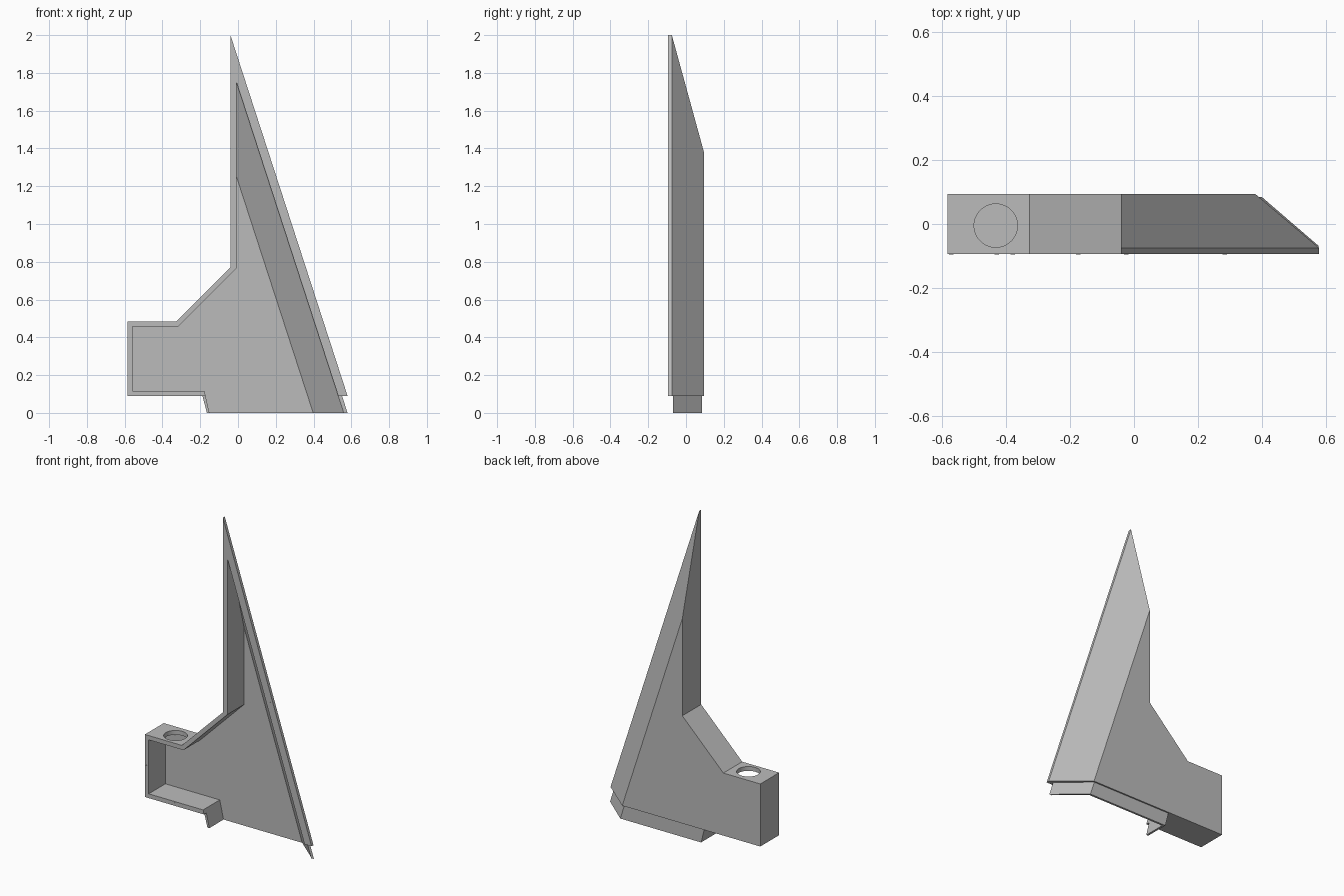
import bpy, bmesh
from mathutils import Vector

old = bpy.data.objects.get("Cube")
if old:
    bpy.data.objects.remove(old, do_unlink=True)

grey = bpy.data.materials.new("plain grey")
grey.use_nodes = True
colour = (0.5, 0.5, 0.5, 1)
grey.diffuse_color = colour
grey.node_tree.nodes["Principled BSDF"].inputs["Base Color"].default_value = colour


def loft(name, sections):
    """Closed solid through (y, outline) sections, each outline in x and z."""
    bm = bmesh.new()
    rings = [[bm.verts.new((x, y, z)) for x, z in pts] for y, pts in sections]
    for a, b in zip(rings, rings[1:]):
        for i in range(len(a)):
            j = (i + 1) % len(a)
            bm.faces.new((a[i], a[j], b[j], b[i]))
    bm.faces.new(rings[0])
    bm.faces.new(rings[-1])
    bmesh.ops.recalc_face_normals(bm, faces=bm.faces)
    mesh = bpy.data.meshes.new(name)
    bm.to_mesh(mesh)
    bm.free()
    mesh.materials.append(grey)
    obj = bpy.data.objects.new(name, mesh)
    bpy.context.collection.objects.link(obj)
    return obj


def cut(obj, cutter):
    cutter.hide_render = True
    mod = obj.modifiers.new("cut", "BOOLEAN")
    mod.operation = "DIFFERENCE"
    mod.solver = "EXACT"
    mod.object = cutter
    bpy.context.view_layer.objects.active = obj
    bpy.ops.object.modifier_apply(modifier=mod.name)


LEAN = 0.3246  # sideways run of the long edge per unit of height


def outer(foot):
    top = 0.09 + (foot + 0.04) / LEAN
    return [(-0.585, 0.09), (-0.585, 0.485), (-0.327, 0.485),
            (-0.04, 0.77), (-0.04, top), (foot, 0.09)]


def inner(foot):
    low = -0.05
    return [(-0.558, 0.117), (-0.558, 0.458), (-0.315, 0.458), (-0.008, 0.765),
            (-0.008, (foot + 0.008) / LEAN), (foot - low * LEAN, low),
            (-0.14, low), (-0.178, 0.117)]


def skirt(foot):
    return [(-0.188, 0.09), (-0.165, 0), (foot, 0), (foot - 0.09 * LEAN, 0.09)]


# Hollow body and the inset skirt under it
body = loft("body_shell", [(-0.094, outer(0.58)), (-0.075, outer(0.58)),
                           (0.094, outer(0.38))])
lip = loft("lower_skirt", [(-0.07, skirt(0.58)), (0.085, skirt(0.40))])
cavity = loft("cavity_cutter", [(-0.2, inner(0.56)), (-0.065, inner(0.56)),
                                (0.072, inner(0.398))])
cut(body, cavity)
cut(lip, cavity)

# Round hole through the top of the box end
bpy.ops.mesh.primitive_cylinder_add(vertices=48, radius=0.068, depth=0.2,
                                    location=(-0.433, -0.005, 0.5))
drill = bpy.context.object
cut(body, drill)
for helper in (cavity, drill):
    bpy.data.objects.remove(helper, do_unlink=True)

# Tiny locating pins at the middle of each rim edge
for x, z in [(-0.43, 0.472), (-0.572, 0.287), (-0.38, 0.104),
             (-0.175, 0.617), (-0.024, 1.27), (0.285, 0.92)]:
    bpy.ops.mesh.primitive_cylinder_add(vertices=12, radius=0.007, depth=0.006,
                                        location=(x, -0.092, z),
                                        rotation=(1.5708, 0, 0))
    pin = bpy.context.object
    pin.name = "rim_pin"
    pin.data.materials.append(grey)

# Smooth the hole wall while keeping flat edges crisp
bpy.ops.object.select_all(action="DESELECT")
body.select_set(True)
bpy.context.view_layer.objects.active = body
bpy.ops.object.shade_smooth_by_angle(angle=0.4)
